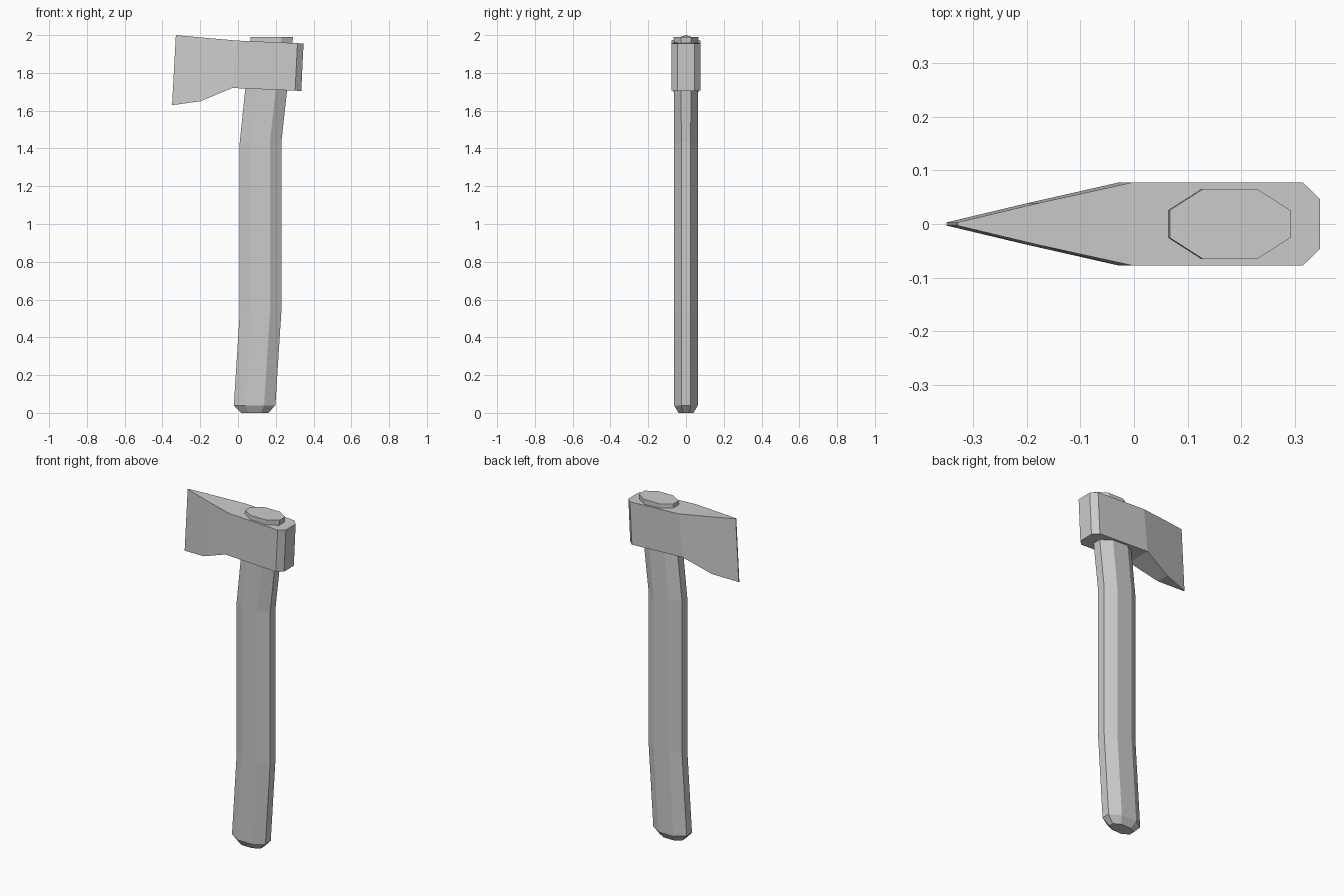
import bpy, bmesh

if "Cube" in bpy.data.objects:
    bpy.data.objects.remove(bpy.data.objects["Cube"])


def loft(name, rings):
    """Skin a list of equal-length point rings and cap both ends."""
    bm = bmesh.new()
    loops = [[bm.verts.new(p) for p in ring] for ring in rings]
    n = len(loops[0])
    for a, b in zip(loops, loops[1:]):
        for i in range(n):
            j = (i + 1) % n
            bm.faces.new((a[i], a[j], b[j], b[i]))
    bm.faces.new(loops[0])
    bm.faces.new(loops[-1])
    bmesh.ops.recalc_face_normals(bm, faces=bm.faces)
    mesh = bpy.data.meshes.new(name)
    bm.to_mesh(mesh)
    bm.free()
    obj = bpy.data.objects.new(name, mesh)
    bpy.context.collection.objects.link(obj)
    return obj


# Handle: flattened octagon swept along a gently bent path
def octagon(cx, z, sx=1.0, sy=1.0):
    a, b, c, d = 0.11 * sx, 0.05 * sx, 0.063 * sy, 0.025 * sy
    return [(cx + x, y, z) for x, y in
            [(a, -d), (a, d), (b, c), (-b, c), (-a, d), (-a, -d), (-b, -c), (b, -c)]]


loft("handle", [
    octagon(0.088, 0.0, 0.66, 0.62),   # chamfered butt
    octagon(0.088, 0.04),
    octagon(0.119, 0.53),
    octagon(0.119, 1.43),
    octagon(0.179, 1.99, 1.02, 1.03),
])


# Axe head: columns from poll to cutting edge (top x, top z, bottom x, bottom z, half thickness)
columns = [
    (0.347, 1.955, 0.335, 1.704, 0.046),
    (0.315, 1.957, 0.302, 1.706, 0.077),
    (-0.005, 1.971, -0.03, 1.720, 0.077),
    (-0.178, 1.986, -0.198, 1.650, 0.039),
    (-0.329, 2.0, -0.349, 1.629, 0.003),
]
loft("axe_head", [
    [(tx, -h, tz), (tx, h, tz), (bx, h, bz), (bx, -h, bz)]
    for tx, tz, bx, bz, h in columns
])
